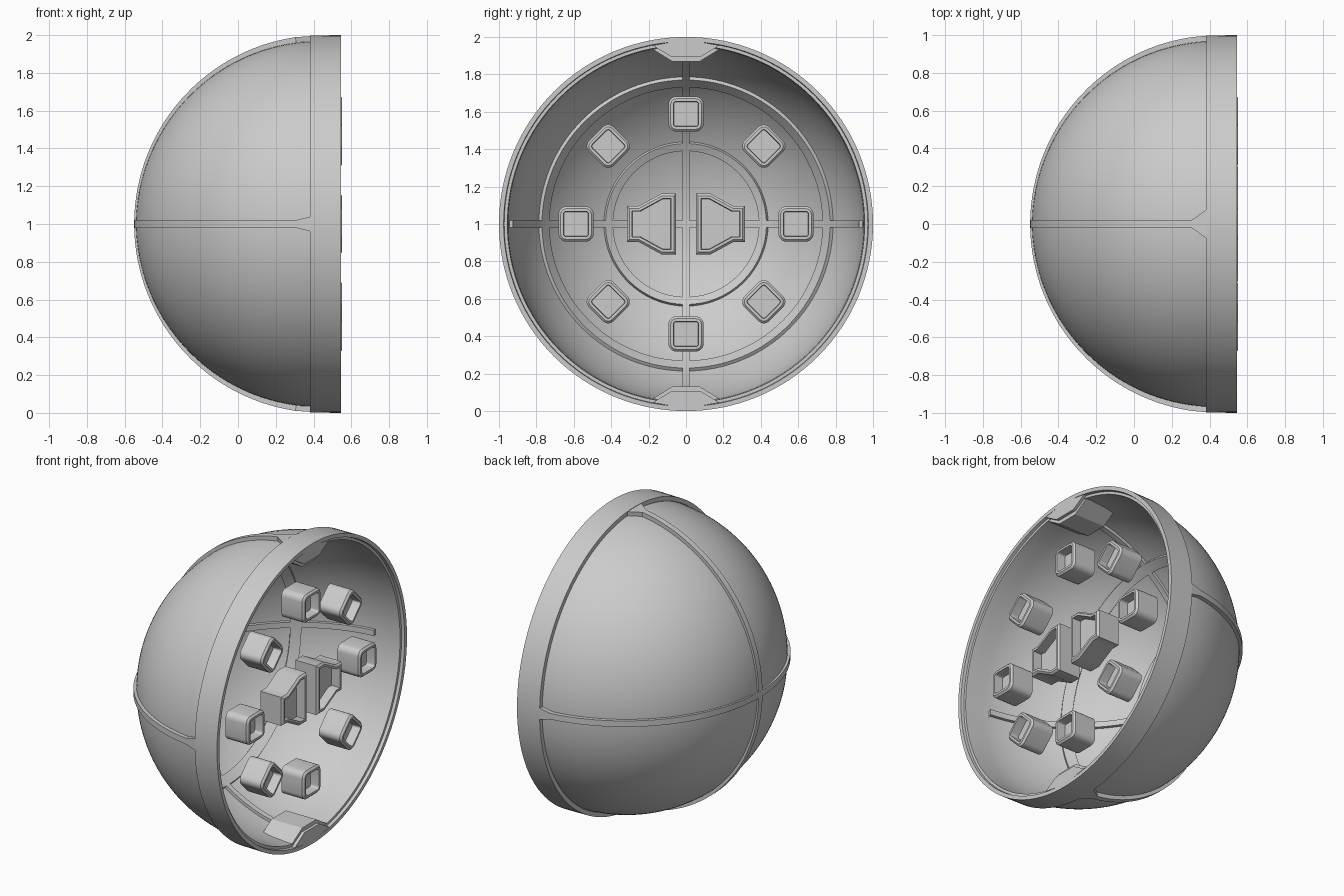
import bpy, bmesh
from math import sin, cos, pi, radians, asin
from mathutils import Vector

if "Cube" in bpy.data.objects:
    bpy.data.objects.remove(bpy.data.objects["Cube"])

CX, CZ = 0.45, 1.0          # centre of the dome sphere (open side faces +x)
SEG = 128


def finish(name, bm):
    bmesh.ops.remove_doubles(bm, verts=bm.verts, dist=1e-5)
    bmesh.ops.recalc_face_normals(bm, faces=bm.faces)
    me = bpy.data.meshes.new(name)
    bm.to_mesh(me)
    bm.free()
    ob = bpy.data.objects.new(name, me)
    bpy.context.collection.objects.link(ob)
    return ob


def lathe(name, profile, closed):
    """Revolve (x, radius) points around the x axis through z = 1."""
    bm = bmesh.new()
    vs = [bm.verts.new((x, 0, CZ + r)) for x, r in profile]
    es = [bm.edges.new(p) for p in zip(vs, vs[1:])]
    if closed:
        es.append(bm.edges.new((vs[-1], vs[0])))
    bmesh.ops.spin(bm, geom=vs + es, cent=(0, 0, CZ), axis=(1, 0, 0),
                   angle=2 * pi, steps=SEG, use_merge=True)
    return finish(name, bm)


def strip(name, vertical, r0, r1, angles, width):
    """Solid band following the sphere from rim to rim across the pole."""
    u = Vector((0, 0, 1)) if vertical else Vector((0, 1, 0))
    v = Vector((0, 1, 0)) if vertical else Vector((0, 0, 1))
    bm = bmesh.new()
    rings = []
    for a in angles:
        t, w = radians(a), width(abs(a))
        ring = []
        for s, r in ((-w, r0), (w, r0), (w, r1), (-w, r1)):
            d = (Vector((-cos(t), 0, 0)) + u * sin(t) + v * s).normalized()
            ring.append(bm.verts.new(Vector((CX, 0, CZ)) + d * r))
        rings.append(ring)
    for a, b in zip(rings, rings[1:]):
        for i in range(4):
            j = (i + 1) % 4
            bm.faces.new((a[i], a[j], b[j], b[i]))
    bm.faces.new(rings[0])
    bm.faces.new(rings[-1])
    return finish(name, bm)


def prism(name, outline, x0, x1, socket=False, chamfer=0.012):
    """Extrude a counter-clockwise (y, z) outline along x; optional chamfer and recess."""
    bm = bmesh.new()
    xt = x1 - chamfer if socket else x1
    back = [bm.verts.new((x0, y, CZ + z)) for y, z in outline]
    front = [bm.verts.new((xt, y, CZ + z)) for y, z in outline]
    n = len(outline)
    for i in range(n):
        j = (i + 1) % n
        bm.faces.new((back[i], back[j], front[j], front[i]))
    bm.faces.new(back[::-1])
    top = bm.faces.new(front)
    bm.normal_update()
    if socket:
        for t, d in ((chamfer, chamfer), (0.014, 0), (0.003, -0.06)):
            bmesh.ops.inset_region(bm, faces=[top], thickness=t, depth=d,
                                   use_even_offset=True)
            bm.normal_update()
    return finish(name, bm)


def rounded_square(h, r, cy, cz, rot):
    pts = []
    for k in range(4):
        for i in range(6):
            a = k * pi / 2 + i * pi / 10
            q = k * pi / 2 + pi / 4
            y = (h - r) * 2 ** 0.5 * cos(q) + r * cos(a)
            z = (h - r) * 2 ** 0.5 * sin(q) + r * sin(a)
            pts.append((cy + y * cos(rot) - z * sin(rot),
                        cz + y * sin(rot) + z * cos(rot)))
    return pts


# Dome shell with recessed outer panels, rim band and stepped lip
profile = []
for i in range(41):
    t = radians(86 * i / 40)
    R = 0.99 - 0.02 * i / 40
    profile.append((CX - R * cos(t), R * sin(t)))
profile += [(0.38, 0.97), (0.38, 0.998), (0.545, 1), (0.545, 0.975),
            (0.525, 0.972), (0.525, 0.955), (0.45, 0.95)]
for i in range(39, -1, -1):
    t = radians(88 * i / 40)
    profile.append((CX - 0.95 * cos(t), 0.95 * sin(t)))
lathe("dome_shell", profile, False)

# Raised outer ribs, flaring where they join the rim band
half = [2.72 * i for i in range(31)] + [86.5]
angles = [-a for a in half[:0:-1]] + half
for vertical, flare in ((True, 0.08), (False, 0.04)):
    def width(a, f=flare):
        return 0.02 + (f - 0.02) * max(0, min(1, (a - 81.6) / 4.6))
    label = "vertical" if vertical else "horizontal"
    strip("outer_rib_" + label, vertical, 0.95, 1.0, angles, width)
    # Thin inner ribs
    strip("inner_rib_" + label, vertical, 0.93, 0.96,
          [-84 + 3 * i for i in range(57)], lambda a: 0.02)

# Inner ring ribs
for k, (ra, rb) in enumerate(((0.39, 0.43), (0.73, 0.77))):
    a, b = asin(ra / 0.93), asin(rb / 0.93)
    lathe(f"inner_ring_{k}", [(CX - R * cos(t), R * sin(t)) for R, t in
                              ((0.93, a), (0.93, b), (0.96, b), (0.96, a))], True)

# Locating tabs at the top and bottom of the rim
tab = [(0.18, 0.935), (0, 0.955), (-0.18, 0.935), (-0.075, 0.87), (0.075, 0.87)]
lip = [(0.18, 0.955), (0, 0.985), (-0.18, 0.955), (-0.08, 0.895), (0.08, 0.895)]
for s in (1, -1):
    label = "top" if s > 0 else "bottom"
    prism("rim_tab_" + label, [(s * y, s * z) for y, z in tab], 0.3, 0.525)
    prism("rim_tab_lip_" + label, [(s * y, s * z) for y, z in lip], 0.4, 0.545)

# Ring of eight square sockets
for k in range(8):
    a = k * pi / 4
    prism(f"square_socket_{k}",
          rounded_square(0.094, 0.042, 0.588 * cos(a), 0.588 * sin(a), a),
          0.385, 0.55, True)

# Pair of tapered central sockets
right = [(0.053, -0.163), (0.13, -0.163), (0.255, -0.095), (0.315, -0.095),
         (0.315, 0.095), (0.255, 0.095), (0.13, 0.163), (0.053, 0.163)]
prism("center_socket_right", right, 0.385, 0.55, True)
prism("center_socket_left", [(-y, z) for y, z in right[::-1]], 0.385, 0.55, True)

# Smooth shading with crisp edges
bpy.ops.object.select_all(action='SELECT')
bpy.context.view_layer.objects.active = bpy.data.objects["dome_shell"]
bpy.ops.object.shade_smooth_by_angle(angle=radians(30))
